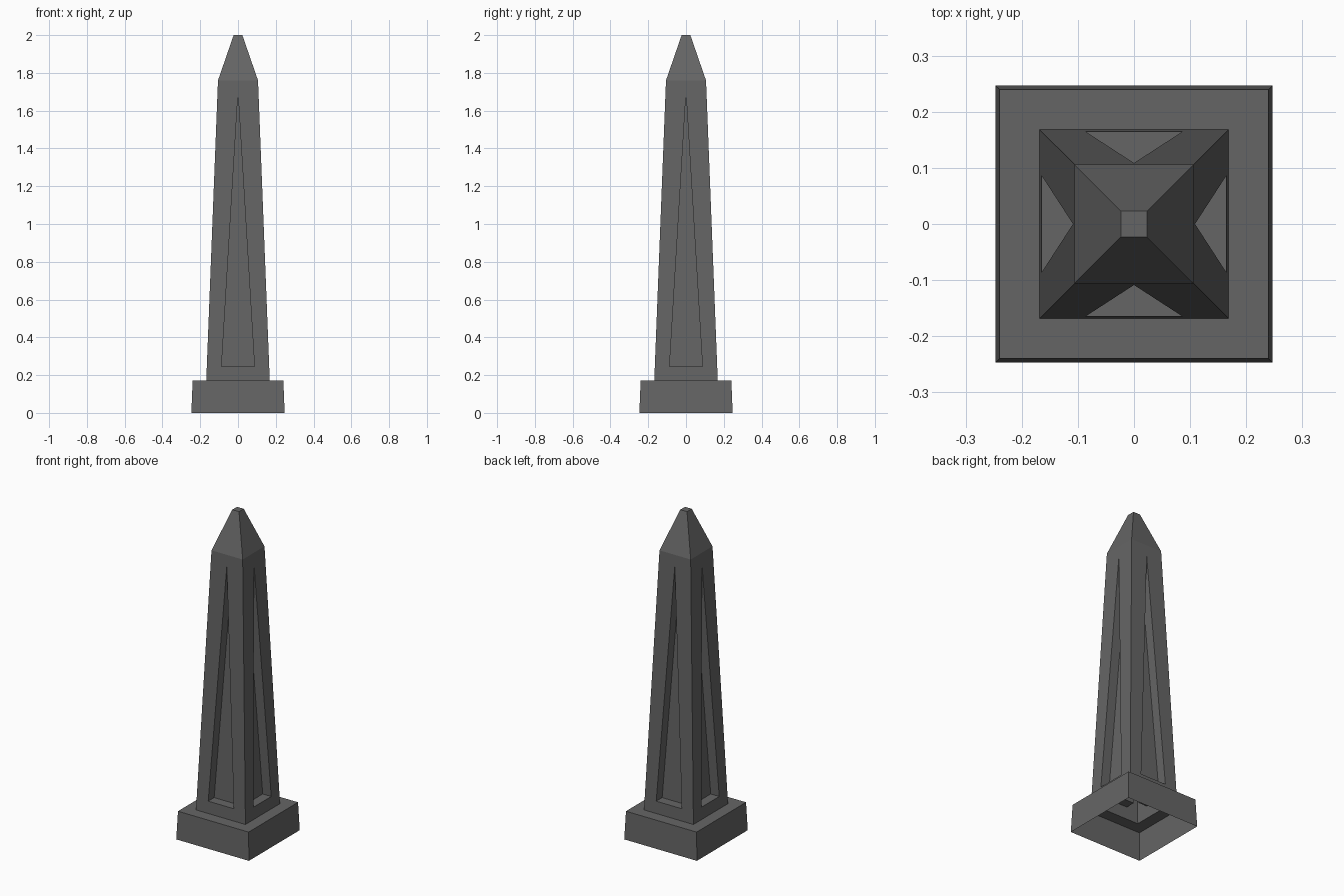
import bpy, bmesh
from math import pi
from mathutils import Matrix, Vector

if "Cube" in bpy.data.objects:
    bpy.data.objects.remove(bpy.data.objects["Cube"])

# Square profile: (half width, height)
PLINTH = [(0.247, 0.0), (0.240, 0.172), (0.168, 0.172)]
SHAFT_BOTTOM, SHAFT_TOP = (0.168, 0.172), (0.106, 1.76)
TIP = (0.023, 2.0)
RECESS_DEPTH = 0.058

# Dark stone colour for every part
stone = bpy.data.materials.new("dark_stone")
stone.diffuse_color = (0.13, 0.13, 0.13, 1)
stone.use_nodes = True
stone.node_tree.nodes["Principled BSDF"].inputs["Base Color"].default_value = stone.diffuse_color


def make_object(name, quarter_faces, cap=None):
    """Build one front side from polygons and repeat it around z."""
    bm = bmesh.new()
    for i in range(4):
        turn = Matrix.Rotation(i * pi / 2, 3, 'Z')
        for poly in quarter_faces:
            bm.faces.new([bm.verts.new(turn @ Vector(p)) for p in poly])
    if cap:
        h, z = cap
        bm.faces.new([bm.verts.new((x * h, y * h, z))
                      for x, y in ((-1, -1), (1, -1), (1, 1), (-1, 1))])
    bmesh.ops.remove_doubles(bm, verts=bm.verts, dist=1e-5)
    mesh = bpy.data.meshes.new(name)
    bm.to_mesh(mesh)
    bm.free()
    mesh.materials.append(stone)
    obj = bpy.data.objects.new(name, mesh)
    bpy.context.collection.objects.link(obj)
    return obj


def band(lower, upper):
    """Front-facing trapezoid between two square levels."""
    (a, z0), (b, z1) = lower, upper
    return [(-a, -a, z0), (a, -a, z0), (b, -b, z1), (-b, -b, z1)]


def on_shaft(x, z):
    """Point on the sloping front face of the shaft."""
    (a, z0), (b, z1) = SHAFT_BOTTOM, SHAFT_TOP
    return (x, -(a + (b - a) * (z - z0) / (z1 - z0)), z)


# Plinth, open underneath
make_object("plinth", [band(p, q) for p, q in zip(PLINTH, PLINTH[1:])])

# Shaft with a sunken tall triangular panel on each side
bl, br, tr, tl = band(SHAFT_BOTTOM, SHAFT_TOP)
hole = [on_shaft(-0.087, 0.246), on_shaft(0.087, 0.246), on_shaft(0, 1.69)]
left, right, apex = hole
frame = [[bl, br, right, left], [br, tr, apex, right],
         [tr, tl, apex], [tl, bl, left, apex]]
panel = [(x, y + RECESS_DEPTH, z) for x, y, z in hole]
walls = [[hole[i], hole[(i + 1) % 3], panel[(i + 1) % 3], panel[i]]
         for i in range(3)]
make_object("shaft", frame + walls + [panel])

# Pyramid tip with a small flat top
make_object("pyramid_tip", [band(SHAFT_TOP, TIP)], cap=TIP)
